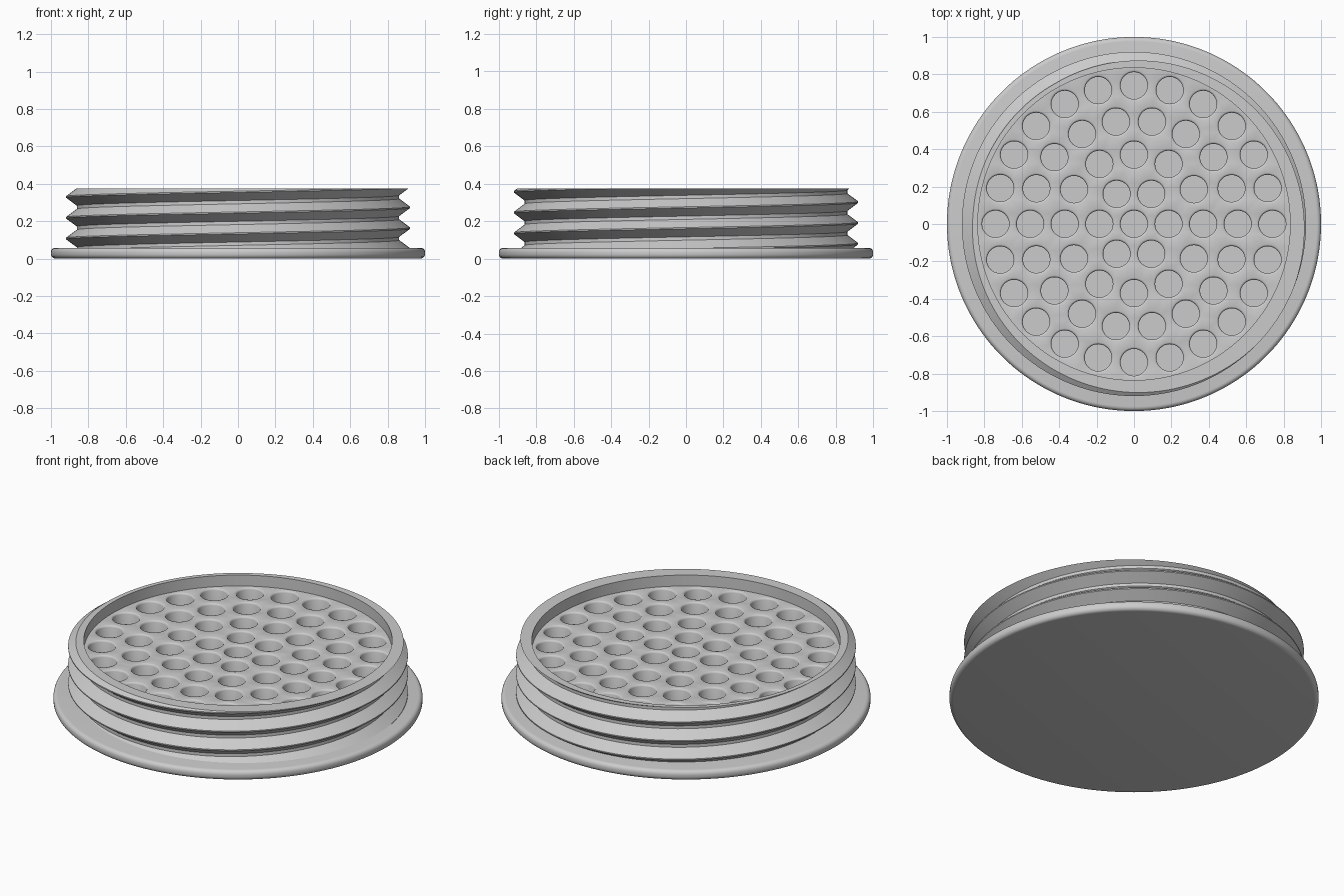
import bpy, bmesh
from math import sin, cos, pi, radians

cube = bpy.data.objects.get("Cube")
if cube:
    bpy.data.objects.remove(cube, do_unlink=True)

SEG = 180
TOP, PLATE, FLOOR, INNER = 0.375, 0.31, 0.07, 0.835

grey = bpy.data.materials.new("light_grey")
grey.use_nodes = True
grey.diffuse_color = (0.6, 0.6, 0.6, 1)
grey.node_tree.nodes["Principled BSDF"].inputs["Base Color"].default_value = (0.6, 0.6, 0.6, 1)


def finish(bm, name, angle=30):
    bmesh.ops.recalc_face_normals(bm, faces=bm.faces)
    mesh = bpy.data.meshes.new(name)
    bm.to_mesh(mesh)
    bm.free()
    obj = bpy.data.objects.new(name, mesh)
    bpy.context.collection.objects.link(obj)
    mesh.materials.append(grey)
    bpy.ops.object.select_all(action='DESELECT')
    obj.select_set(True)
    bpy.context.view_layer.objects.active = obj
    bpy.ops.object.shade_smooth_by_angle(angle=radians(angle))
    return obj


def ring(bm, r, z, n, cx=0, cy=0):
    return [bm.verts.new((cx + r * cos(2 * pi * i / n), cy + r * sin(2 * pi * i / n), z))
            for i in range(n)]


def skin(bm, a, b):
    n = len(a)
    for i in range(n):
        bm.faces.new((a[i], a[(i + 1) % n], b[(i + 1) % n], b[i]))


# Flange: a disc with a rounded rim
bm = bmesh.new()
height, fillet = 0.058, 0.024
profile = []
for centre_z, start in ((fillet, -90), (height - fillet, 0)):
    for k in range(6):
        a = radians(start + 18 * k)
        profile.append((1 - fillet + fillet * cos(a), centre_z + fillet * sin(a)))
rings = [ring(bm, r, z, SEG) for r, z in profile]
for a, b in zip(rings, rings[1:]):
    skin(bm, a, b)
bm.faces.new(rings[0])
bm.faces.new(rings[-1])
finish(bm, "flange")

# Threaded wall: a helical V profile, trimmed flat, then folded in to the inner wall
bm = bmesh.new()
pitch, first_peak = 0.111, 0.052
tooth = [(-0.03, 0.92), (0.03, 0.92), (0.42, 0.862), (0.58, 0.862)]
rows = [(turn + t, r) for turn in range(-2, 6) for t, r in tooth]
grid = []
for t, r in rows:
    grid.append([bm.verts.new((r * cos(2 * pi * i / SEG), r * sin(2 * pi * i / SEG),
                               first_peak + pitch * (t + i / SEG))) for i in range(SEG)])
step = len(tooth)
for j in range(len(rows) - step - 1):
    for i in range(SEG):
        k, shift = (i + 1, 0) if i + 1 < SEG else (0, step)
        bm.faces.new((grid[j][i], grid[j + shift][k], grid[j + 1 + shift][k], grid[j + 1][i]))
for z, side in ((TOP, 1), (0.03, -1)):
    bmesh.ops.bisect_plane(bm, geom=bm.verts[:] + bm.edges[:] + bm.faces[:], dist=1e-6,
                           plane_co=(0, 0, z), plane_no=(0, 0, side), clear_outer=True)
bmesh.ops.delete(bm, geom=[v for v in bm.verts if not v.link_faces], context='VERTS')
edges = [e for e in bm.edges if e.is_boundary and all(abs(v.co.z - TOP) < 1e-4 for v in e.verts)]
for z in (TOP, PLATE - 0.02):
    geom = bmesh.ops.extrude_edge_only(bm, edges=edges)["geom"]
    edges = [g for g in geom if isinstance(g, bmesh.types.BMEdge)]
    for v in (g for g in geom if isinstance(g, bmesh.types.BMVert)):
        s = INNER / v.co.xy.length
        v.co = (v.co.x * s, v.co.y * s, z)
finish(bm, "threaded_wall")

# Recessed plate: concentric rings of round pockets with softened edges
bm = bmesh.new()
ring(bm, INNER + 0.004, PLATE, SEG)
outline = bm.verts[:]
centres = [(0, 0)]
for n in range(1, 5):
    for i in range(6 * n):
        a = 2 * pi * i / (6 * n)
        centres.append((0.185 * n * cos(a), 0.185 * n * sin(a)))
mouths = [ring(bm, 0.082, PLATE, 32, x, y) for x, y in centres]
loops = []
for loop in [outline] + mouths:
    loops += [bm.edges.new((loop[i - 1], loop[i])) for i in range(len(loop))]
bmesh.ops.triangle_fill(bm, edges=loops, use_beauty=True, normal=(0, 0, 1))
for (x, y), mouth in zip(centres, mouths):
    last = mouth
    for r, z in ((0.076, PLATE - 0.002), (0.072, PLATE - 0.01), (0.072, FLOOR)):
        new = ring(bm, r, z, 32, x, y)
        skin(bm, last, new)
        last = new
    bm.faces.new(last)
plate = finish(bm, "pocket_plate", 60)

# Make the plate face upwards
if max(plate.data.polygons, key=lambda p: p.center.z).normal.z < 0:
    plate.data.flip_normals()
